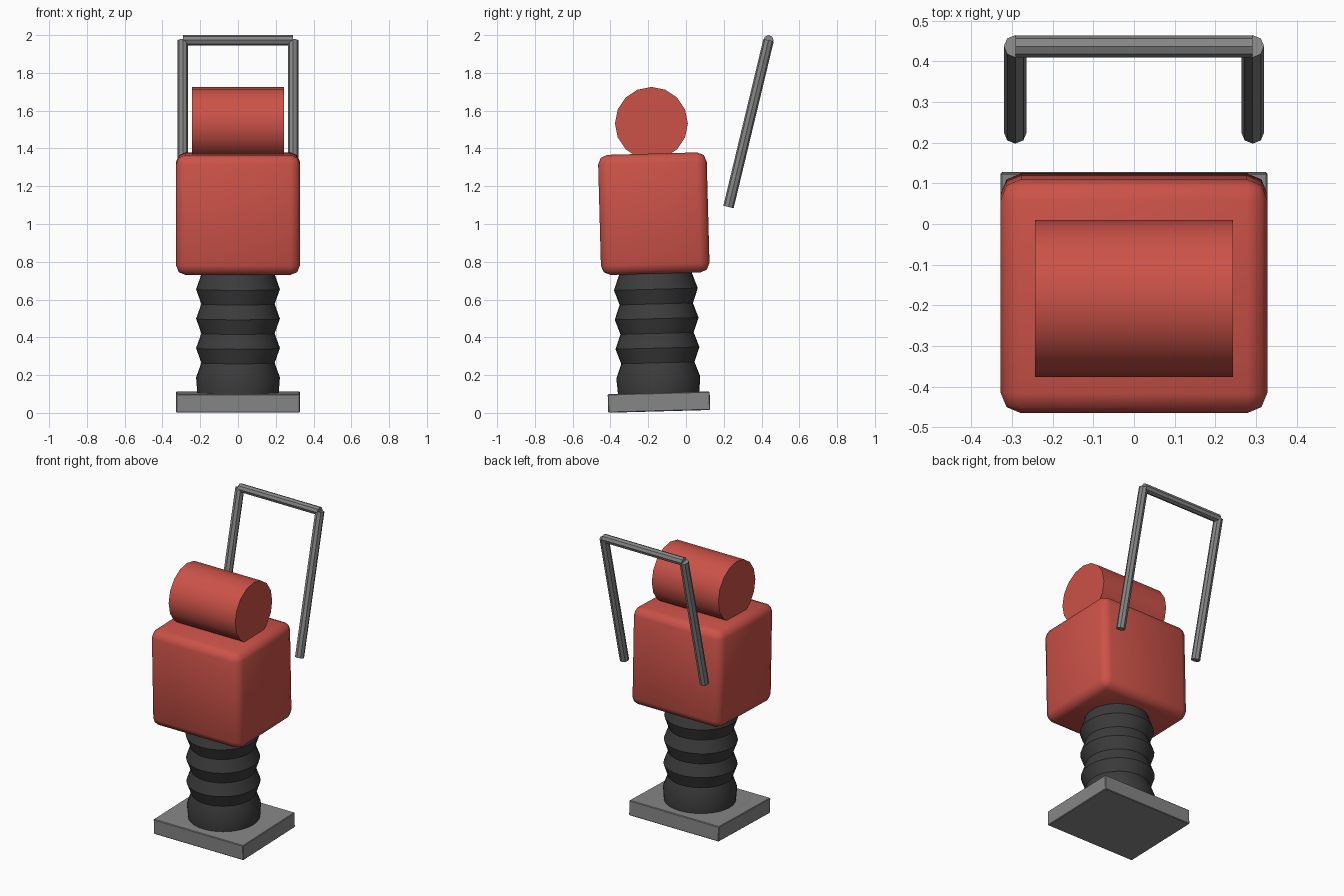
import bpy
import bmesh
from math import radians, sin, cos, tau
from mathutils import Vector, Matrix

cube = bpy.data.objects.get("Cube")
if cube:
    bpy.data.objects.remove(cube, do_unlink=True)

# The whole machine leans slightly forward about its foot
LEAN = Matrix.Translation((0, -0.142, 0.008)) @ Matrix.Rotation(radians(1.55), 4, "X")


def material(name, rgb):
    mat = bpy.data.materials.new(name)
    mat.use_nodes = True
    mat.diffuse_color = (*rgb, 1)
    mat.node_tree.nodes["Principled BSDF"].inputs["Base Color"].default_value = (*rgb, 1)
    return mat


red = material("red paint", (0.60, 0.085, 0.065))
steel = material("grey steel", (0.24, 0.24, 0.24))
rubber = material("dark rubber", (0.045, 0.045, 0.045))


def add_object(name, bm, mat, smooth=None):
    bmesh.ops.recalc_face_normals(bm, faces=bm.faces)
    mesh = bpy.data.meshes.new(name)
    bm.to_mesh(mesh)
    bm.free()
    mesh.materials.append(mat)
    obj = bpy.data.objects.new(name, mesh)
    bpy.context.collection.objects.link(obj)
    if smooth:
        bpy.ops.object.select_all(action="DESELECT")
        obj.select_set(True)
        bpy.context.view_layer.objects.active = obj
        bpy.ops.object.shade_smooth_by_angle(angle=radians(smooth))
    return obj


def box(name, size, height, mat, bevel, segments, smooth=None):
    bm = bmesh.new()
    bmesh.ops.create_cube(bm, size=1)
    bmesh.ops.scale(bm, vec=size, verts=bm.verts)
    bmesh.ops.bevel(bm, geom=bm.edges[:], offset=bevel, segments=segments,
                    profile=0.5, affect="EDGES")
    bm.transform(LEAN @ Matrix.Translation((0, 0, height)))
    return add_object(name, bm, mat, smooth)


def rod(name, start, end, radius, sides, mat, smooth=None):
    start, end = Vector(start), Vector(end)
    axis = end - start
    bm = bmesh.new()
    bmesh.ops.create_cone(bm, cap_ends=True, segments=sides, radius1=radius,
                          radius2=radius, depth=axis.length)
    turn = Vector((0, 0, 1)).rotation_difference(axis).to_matrix().to_4x4()
    bm.transform(Matrix.Translation((start + end) / 2) @ turn)
    return add_object(name, bm, mat, smooth)


# Foot plate
box("foot_plate", (0.656, 0.54, 0.098), 0.049, steel, 0.004, 1)

# Pleated bellows: a straight cuff, then alternating valleys and ridges
profile = [(0.215, 0.09), (0.222, 0.18)]
for i in range(7):
    profile.append((0.194 if i % 2 == 0 else 0.222, 0.257 + i * 0.078))
profile.append((0.2, 0.76))
bm = bmesh.new()
sides = 32
rings = [[bm.verts.new((r * cos(tau * k / sides), r * sin(tau * k / sides), z))
          for k in range(sides)] for r, z in profile]
for low, high in zip(rings, rings[1:]):
    for k in range(sides):
        n = (k + 1) % sides
        bm.faces.new((low[k], low[n], high[n], high[k]))
bm.faces.new(rings[0])
bm.faces.new(rings[-1])
bm.transform(LEAN)
add_object("bellows", bm, rubber, 25)

# Engine body
box("engine_body", (0.656, 0.575, 0.636), 1.047, red, 0.05, 2, 60)

# Fuel tank lying across the top
rod("fuel_tank", LEAN @ Vector((-0.243, 0, 1.525)), LEAN @ Vector((0.243, 0, 1.525)),
    0.193, 16, red, 40)

# Handle: two slanted legs and a crossbar
top_y, top_z = 0.437, 1.973
for side, label in ((1, "left"), (-1, "right")):
    rod("handle_leg_" + label, (side * 0.292, 0.225, 1.09),
        (side * 0.292, top_y, top_z), 0.028, 8, steel)
rod("handle_crossbar", (-0.292, top_y, top_z), (0.292, top_y, top_z), 0.027, 8, steel)
